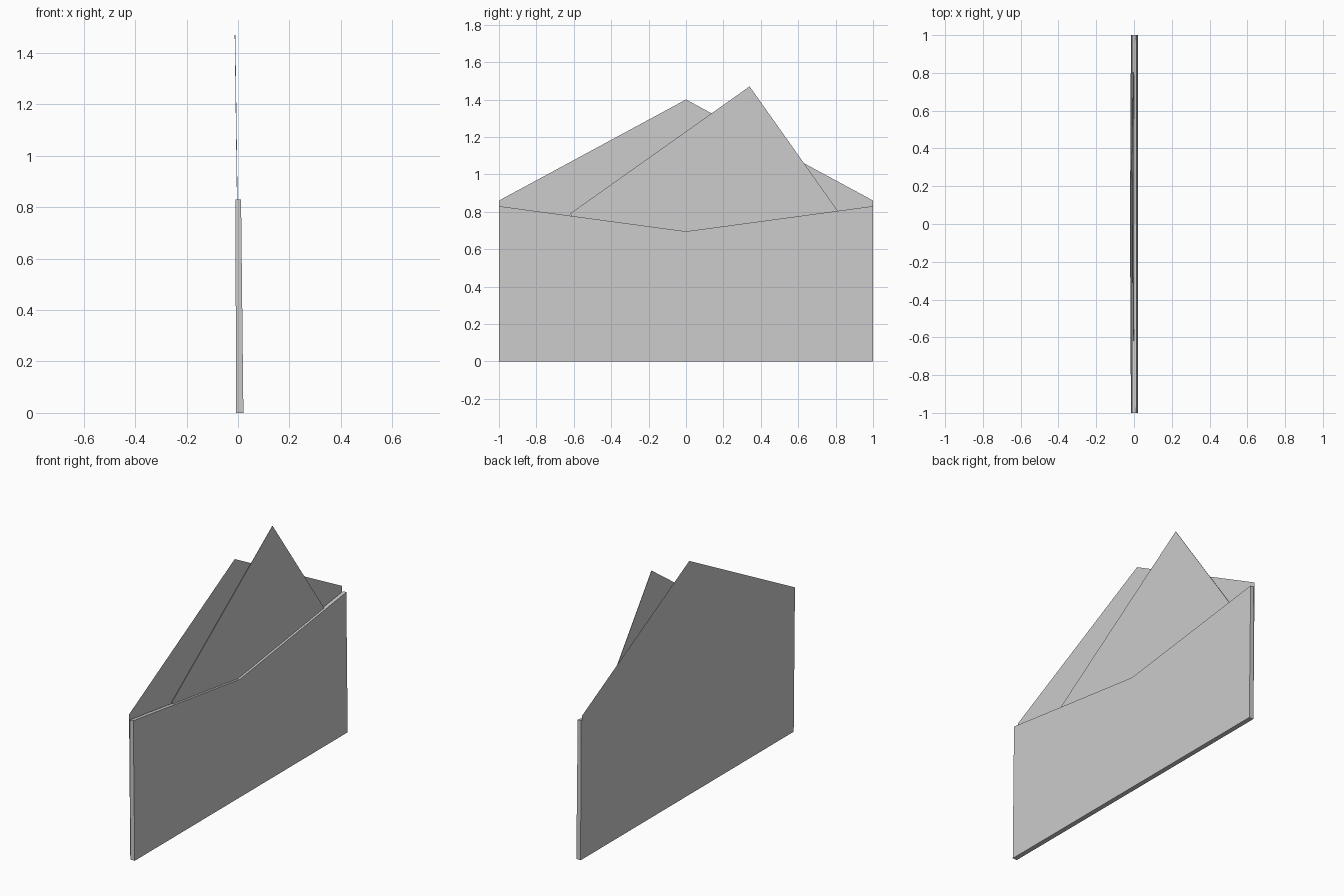
import bpy
from mathutils import Vector

if "Cube" in bpy.data.objects:
    bpy.data.objects.remove(bpy.data.objects["Cube"])


def make_object(name, verts, faces):
    mesh = bpy.data.meshes.new(name)
    mesh.from_pydata(verts, [], faces)
    mesh.update()
    obj = bpy.data.objects.new(name, mesh)
    bpy.context.collection.objects.link(obj)
    return obj


def leaning(profile, base, lean):
    """Place a (y, z) outline on a plane that leans along x."""
    return [(base + lean * z, y, z) for y, z in profile]


def slab(name, profile, back, front, top=True):
    """Solid between a back plane and a front plane, each (base, lean)."""
    n = len(profile)
    verts = leaning(profile, *back) + leaning(profile, *front)
    faces = [list(range(n))[::-1], list(range(n, 2 * n))]
    faces += [[i, (i + 1) % n, n + (i + 1) % n, n + i] for i in range(n)]
    return make_object(name, verts, faces)


# Back panel with raised pointed flap: one sheet facing backwards
back_outline = [(-1, 0), (1, 0), (1, 0.86), (0, 1.4), (-1, 0.86)]
make_object("back_panel_and_flap", leaning(back_outline, -0.008, -0.0095),
            [[4, 3, 2, 1, 0]])

# Front pocket with shallow V-shaped top edge
pocket_outline = [(-1, 0), (1, 0), (1, 0.83), (0, 0.695), (-1, 0.83)]
slab("front_pocket", pocket_outline, (-0.0075, -0.003), (0.021, -0.011))

# Tilted letter tucked in the pocket
tip = Vector((0.34, 1.47))
long_side = Vector((-0.96, -0.68))
short_side = Vector((0.68, -0.96)).normalized() * 0.83
letter_outline = [tip, tip + long_side, tip + long_side + short_side,
                  tip + short_side]
slab("letter", letter_outline, (0.007, -0.0135), (0.0095, -0.0135))
